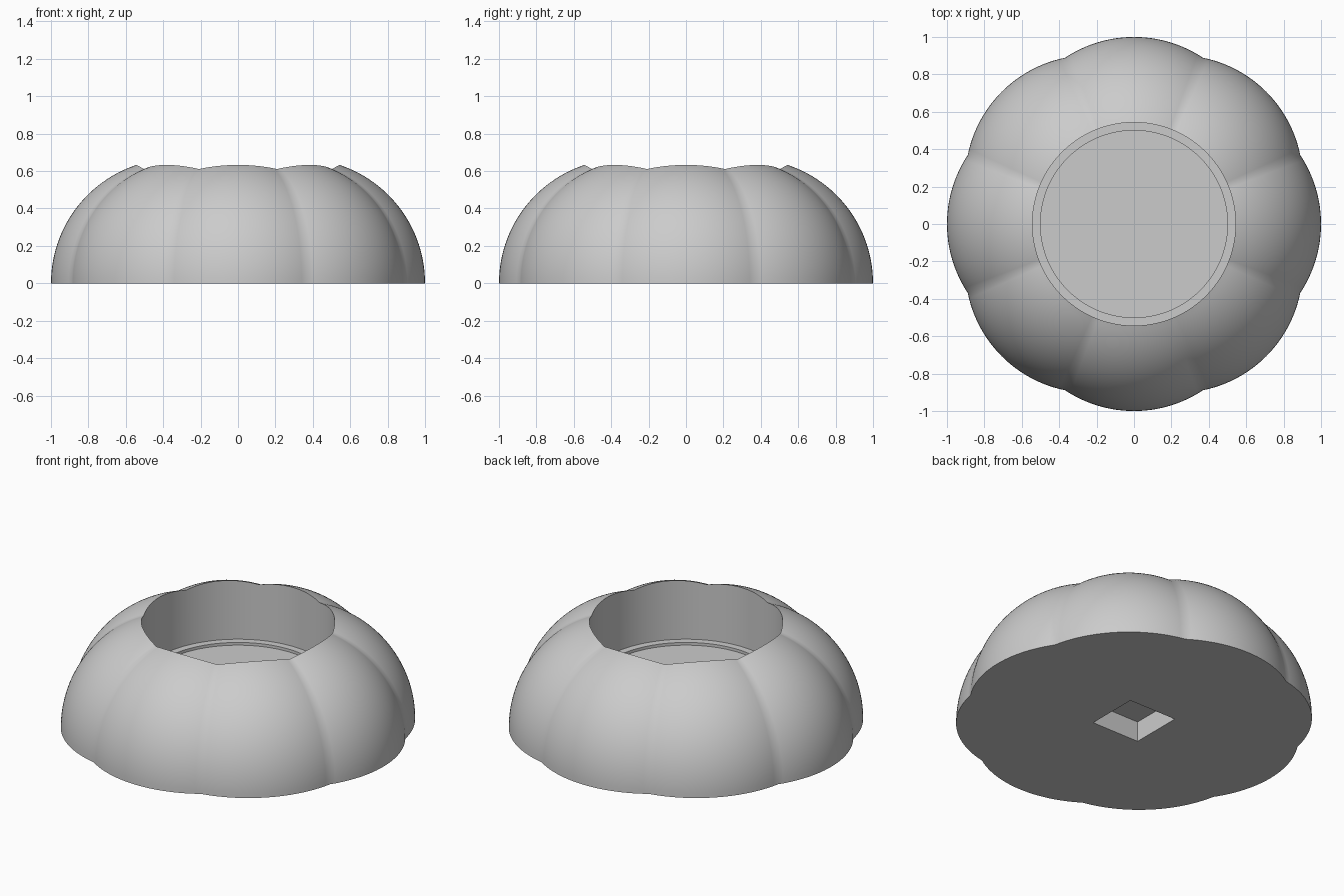
import bpy, bmesh, math

if "Cube" in bpy.data.objects:
    bpy.data.objects.remove(bpy.data.objects["Cube"])

SEG = 192               # columns around (multiple of 16 so grooves and square corners line up)
LOBES = 8
C, R = 1 / 3, 2 / 3     # lobe centre offset and lobe radius
WELL, RECESS = 0.543, 0.50
LEDGE_Z, FLOOR_Z = 0.267, 0.25
HALF, SOCKET_Z = 0.1625, 0.125
STEPS = 28              # rows up the outer shell


def lobe_offset(a):
    """Angle from the middle of the nearest lobe."""
    w = 2 * math.pi / LOBES
    return (a + w / 2) % w - w / 2


def column(a):
    """Radius/height profile at one angle, from socket ceiling to well floor."""
    d = lobe_offset(a)
    square = HALF / max(abs(math.cos(a)), abs(math.sin(a)))
    pts = [(square, SOCKET_Z), (square, 0)]
    # outer shell: slice through a sphere, cut off at the well radius
    cx = C * math.cos(d)
    cr = math.sqrt(R ** 2 - (C * math.sin(d)) ** 2)
    end = math.acos((WELL - cx) / cr)
    for i in range(STEPS + 1):
        t = end * i / STEPS
        pts.append((cx + cr * math.cos(t), cr * math.sin(t)))
    # well wall, ledge and shallow round recess
    pts += [(WELL, LEDGE_Z), (RECESS, LEDGE_Z), (RECESS, FLOOR_Z)]
    return pts


bm = bmesh.new()
cols = []
for k in range(SEG):
    a = 2 * math.pi * k / SEG
    cols.append([bm.verts.new((r * math.cos(a), r * math.sin(a), z)) for r, z in column(a)])

# skin between neighbouring columns
for k in range(SEG):
    p, q = cols[k], cols[(k + 1) % SEG]
    for i in range(len(p) - 1):
        bm.faces.new((p[i], q[i], q[i + 1], p[i + 1]))

# socket ceiling and well floor
bm.faces.new([c[0] for c in reversed(cols)])
bm.faces.new([c[-1] for c in cols])
bmesh.ops.recalc_face_normals(bm, faces=bm.faces)

mesh = bpy.data.meshes.new("lobed_bowl")
bm.to_mesh(mesh)
bm.free()
bowl = bpy.data.objects.new("lobed_bowl", mesh)
bpy.context.collection.objects.link(bowl)

grey = bpy.data.materials.new("light_grey")
grey.diffuse_color = (0.6, 0.6, 0.6, 1)
grey.use_nodes = True
grey.node_tree.nodes["Principled BSDF"].inputs["Base Color"].default_value = grey.diffuse_color
mesh.materials.append(grey)

bpy.context.view_layer.objects.active = bowl
bowl.select_set(True)
bpy.ops.object.shade_smooth_by_angle(angle=math.radians(30))
